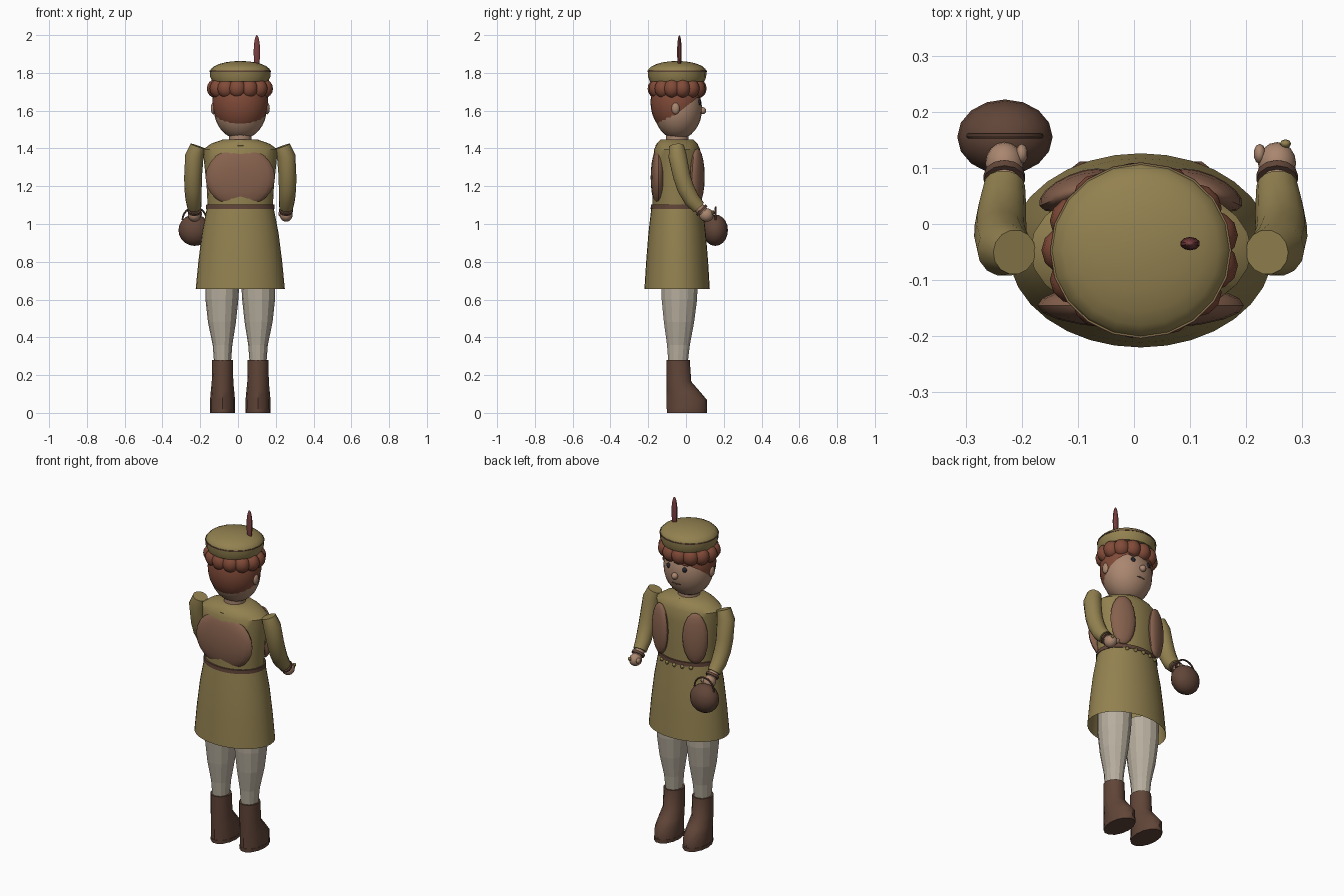
import bpy, bmesh, math
from mathutils import Vector, Matrix

if "Cube" in bpy.data.objects:
    bpy.data.objects.remove(bpy.data.objects["Cube"])

CX, CY = 0.012, -0.047   # body axis


def mat(name, r, g, b):
    m = bpy.data.materials.new(name)
    m.diffuse_color = (r, g, b, 1)
    m.use_nodes = True
    m.node_tree.nodes["Principled BSDF"].inputs["Base Color"].default_value = m.diffuse_color
    return m


OLIVE = mat("olive", .29, .22, .08)
RUST = mat("rust", .22, .07, .04)
TAN = mat("tan_leather", .24, .12, .075)
BROWN = mat("dark_brown", .12, .06, .04)
SKIN = mat("skin", .40, .24, .16)
STOCK = mat("stocking", .47, .42, .34)
RED = mat("feather_red", .20, .05, .05)
BLACK = mat("black", .02, .02, .03)


def finish(name, bm, m, smooth=True):
    bmesh.ops.recalc_face_normals(bm, faces=bm.faces)
    me = bpy.data.meshes.new(name)
    bm.to_mesh(me)
    bm.free()
    me.materials.append(m)
    o = bpy.data.objects.new(name, me)
    bpy.context.collection.objects.link(o)
    if smooth:
        bpy.context.view_layer.objects.active = o
        o.select_set(True)
        bpy.ops.object.shade_smooth_by_angle(angle=math.radians(40))
        o.select_set(False)
    return o


def skin_rings(name, rings, m, smooth, cap0, cap1):
    bm = bmesh.new()
    vs = [[bm.verts.new(p) for p in r] for r in rings]
    n = len(vs[0])
    for a, b in zip(vs, vs[1:]):
        for i in range(n):
            j = (i + 1) % n
            bm.faces.new((a[i], a[j], b[j], b[i]))
    if cap0:
        bm.faces.new(vs[0])
    if cap1:
        bm.faces.new(vs[-1])
    return finish(name, bm, m, smooth)


def loft(name, secs, m, n=24, smooth=True, cap0=True, cap1=True):
    """Horizontal ellipses: (x, y, z, rx, ry)"""
    rings = [[(x + rx * math.cos(2 * math.pi * i / n), y + ry * math.sin(2 * math.pi * i / n), z)
              for i in range(n)] for x, y, z, rx, ry in secs]
    return skin_rings(name, rings, m, smooth, cap0, cap1)


def tube(name, path, radii, m, n=12):
    P = [Vector(p) for p in path]
    rings = []
    for k, p in enumerate(P):
        t = (P[min(k + 1, len(P) - 1)] - P[max(k - 1, 0)]).normalized()
        u = t.orthogonal().normalized() if abs(t.y) > .98 else t.cross(Vector((0, 1, 0))).normalized()
        v = t.cross(u)
        rings.append([p + radii[k] * (u * math.cos(2 * math.pi * i / n) + v * math.sin(2 * math.pi * i / n))
                      for i in range(n)])
    return skin_rings(name, rings, m, True, True, True)


def ball(name, c, r, m, rot_z=0, seg=16, rings=10, cut=None):
    bm = bmesh.new()
    bmesh.ops.create_uvsphere(bm, u_segments=seg, v_segments=rings, radius=1)
    M = Matrix.Translation(c) @ Matrix.Rotation(rot_z, 4, 'Z') @ Matrix.Diagonal((*r, 1))
    bmesh.ops.transform(bm, matrix=M, verts=bm.verts)
    if cut:
        bmesh.ops.bisect_plane(bm, geom=bm.verts[:] + bm.edges[:] + bm.faces[:],
                               plane_co=cut[0], plane_no=cut[1], clear_outer=True)
    return finish(name, bm, m)


# Legs, boots, arms and hands on both sides
for s, side in ((-1, "left"), (1, "right")):
    lx = CX + s * .094
    loft(side + "_sole", [(lx, .005, 0, .066, .108), (lx, .005, .02, .067, .109)], BROWN, 14)
    loft(side + "_boot", [(lx, .005, .02, .066, .107), (lx, .004, .07, .066, .106),
                          (lx, -.015, .115, .062, .087), (lx, -.037, .165, .057, .065),
                          (lx, -.042, .28, .056, .062)], BROWN, 12)
    loft(side + "_stocking", [(lx, -.042, .27, .045, .053), (lx, -.04, .36, .052, .062),
                              (lx + s * .003, -.037, .48, .074, .082),
                              (lx + s * .003, -.035, .6, .087, .096),
                              (lx, -.035, .72, .091, .1)], STOCK, 14, False)
    X = lambda d: CX + s * d
    tube(side + "_sleeve", [(X(.225), -.05, 1.412), (X(.243), -.045, 1.36), (X(.25), -.022, 1.25),
                            (X(.25), -.002, 1.19), (X(.247), .03, 1.13), (X(.243), .068, 1.088)],
         [.04, .049, .047, .046, .043, .037], OLIVE, 14)
    tube(side + "_wrist", [(X(.243), .06, 1.095), (X(.243), .1, 1.055)], [.029, .027], SKIN)
    tube(side + "_cuff", [(X(.243), .078, 1.078), (X(.243), .088, 1.068)], [.037, .037], BROWN)
    ball(side + "_hand", (X(.243), .108, 1.048), (.034, .038, .036), SKIN)
    ball(side + "_thumb", (X(.212), .125, 1.055), (.011, .018, .016), SKIN, seg=10, rings=6)
    # Front tunic panels
    ball(side + "_front_panel", (X(.115), .06, 1.25), (.071, .03, .15), TAN, rot_z=-s * .4)
    # Face details
    ball(side + "_ear", (X(.142), -.055, 1.612), (.015, .022, .032), SKIN, seg=10, rings=6)
    ball(side + "_eye", (X(.052), .07, 1.643), (.014, .01, .015), BLACK, seg=10, rings=6)
    ball(side + "_eyebrow", (X(.052), .066, 1.672), (.024, .007, .006), RUST, seg=8, rings=6)

# Skirt, torso and neck
loft("skirt", [(CX, CY, .655, .236, .173), (CX, CY, .8, .222, .164), (CX, CY, .95, .203, .152),
               (CX, CY, 1.09, .176, .136)], OLIVE, 32, True, False, True)
loft("torso", [(CX, CY, 1.08, .172, .13), (CX, CY, 1.2, .178, .13), (CX, CY, 1.33, .192, .127),
               (CX, CY, 1.395, .197, .122), (CX, CY, 1.425, .155, .108), (CX, CY, 1.448, .09, .085)],
     OLIVE, 24)
loft("belt", [(CX, CY, 1.08, .181, .14), (CX, CY, 1.102, .18, .139)], BROWN, 32)
loft("neck", [(CX, CY, 1.42, .06, .06), (CX, CY, 1.5, .06, .06)], SKIN, 16)
for i in range(5):
    a = math.pi / 2 + (i - 2) * .28
    ball("belt_stud", (CX + .18 * math.cos(a), CY + .141 * math.sin(a), 1.075), (.011, .011, .011),
         OLIVE, seg=8, rings=6)
ball("back_panel", (CX, -.145, 1.247), (.184, .042, .158), TAN, seg=20, rings=12)
ball("back_tie", (CX, -.15, 1.415), (.025, .012, .008), OLIVE, seg=8, rings=6)

# Head and hair
ball("head", (CX, -.043, 1.61), (.14, .128, .162), SKIN, seg=24, rings=16)
ball("hair", (CX, -.05, 1.645), (.148, .138, .175), RUST, seg=24, rings=16,
     cut=((CX, .08, 1.685), (0, .62, -.78)))
ball("nose", (CX, .088, 1.6), (.019, .019, .019), SKIN, seg=12, rings=8)
ball("mouth", (CX, .071, 1.55), (.03, .006, .005), BROWN, seg=10, rings=6)
for i in range(13):
    a = 2 * math.pi * (i + .5) / 13
    ball("curl", (CX + .13 * math.cos(a), CY + .113 * math.sin(a), 1.717), (.047, .044, .05),
         RUST, seg=12, rings=8)

# Hat with brim line and feather
loft("hat_band", [(CX, CY, 1.755, .148, .145), (CX, CY, 1.78, .16, .154), (CX, CY, 1.812, .16, .155)],
     OLIVE, 20)
loft("hat_seam", [(CX, CY, 1.806, .162, .157), (CX, CY, 1.812, .162, .157)], BROWN, 20)
ball("hat_crown", (CX, CY, 1.807), (.16, .155, .056), OLIVE, seg=20, rings=12,
     cut=((0, 0, 1.8), (0, 0, -1)))
ball("feather", (.1, -.035, 1.91), (.018, .012, .09), RED, seg=10, rings=10)

# Basket with arched handle
ball("basket", (-.23, .155, .967), (.085, .067, .083), BROWN, seg=16, rings=10)
arc = [math.pi * i / 12 for i in range(13)]
tube("basket_handle", [(-.23 + .064 * math.cos(a), .157, 1.02 + .068 * math.sin(a)) for a in arc],
     [.005] * 13, BROWN, 8)
# Small nugget held in the other hand
ball("nugget", (.27, .143, 1.06), (.01, .008, .012), OLIVE, seg=8, rings=6)
